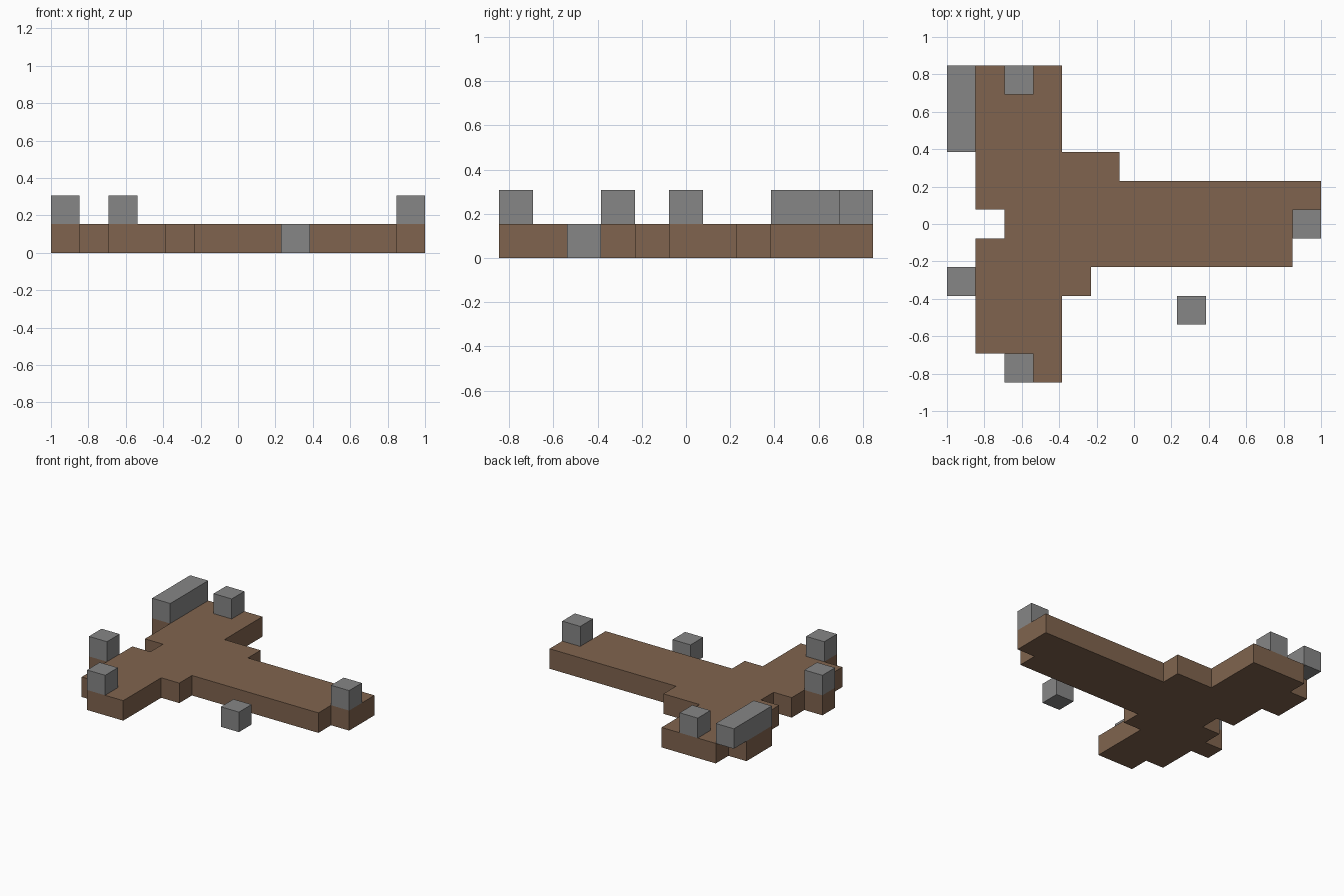
import bpy
import bmesh

if "Cube" in bpy.data.objects:
    bpy.data.objects.remove(bpy.data.objects["Cube"], do_unlink=True)

# The model sits on a block grid, 13 wide and 11 deep
COLS, ROWS = 13, 11
U = 2 / COLS


def make_material(name, rgb):
    mat = bpy.data.materials.new(name)
    mat.use_nodes = True
    colour = (*rgb, 1)
    mat.diffuse_color = colour
    mat.node_tree.nodes["Principled BSDF"].inputs["Base Color"].default_value = colour
    return mat


def extrude_outline(name, outline, level, mat):
    """Raise a flat outline in grid units into a slab one block high."""
    bm = bmesh.new()
    verts = [bm.verts.new(((x - COLS / 2) * U, (y - ROWS / 2) * U, level * U))
             for x, y in outline]
    base = bm.faces.new(verts)
    top = bmesh.ops.extrude_face_region(bm, geom=[base], use_keep_orig=True)
    raised = [g for g in top["geom"] if isinstance(g, bmesh.types.BMVert)]
    bmesh.ops.translate(bm, verts=raised, vec=(0, 0, U))
    bmesh.ops.recalc_face_normals(bm, faces=bm.faces[:])
    mesh = bpy.data.meshes.new(name)
    bm.to_mesh(mesh)
    bm.free()
    mesh.materials.append(mat)
    obj = bpy.data.objects.new(name, mesh)
    bpy.context.collection.objects.link(obj)
    return obj


def block(name, x, y, level, mat, depth=1):
    corners = [(x, y), (x + 1, y), (x + 1, y + depth), (x, y + depth)]
    return extrude_outline(name, corners, level, mat)


brown = make_material("wood brown", (0.216, 0.127, 0.077))
grey = make_material("stone grey", (0.24, 0.24, 0.24))

# Stepped base slab: each band is (front, back, right edge, left edge)
bands = [
    (0, 1, 2, 4), (1, 3, 1, 4), (3, 4, 0, 5), (4, 5, 1, 12), (5, 6, 2, 13),
    (6, 7, 1, 13), (7, 8, 1, 6), (8, 10, 0, 4), (10, 11, 1, 4),
]
path = []
for y0, y1, _, x1 in bands:
    path += [(x1, y0), (x1, y1)]
for y0, y1, x0, _ in reversed(bands):
    path += [(x0, y1), (x0, y0)]
extrude_outline("base_slab", list(dict.fromkeys(path)), 0, brown)

# Stone blocks standing on the slab
block("back_corner_wall", 0, 8, 1, grey, depth=3)
block("back_block", 2, 10, 1, grey)
block("side_block", 0, 3, 1, grey)
block("front_block", 2, 0, 1, grey)
block("end_block", 12, 5, 1, grey)

# Separate stone block at ground level
block("loose_block", 8, 2, 0, grey)
